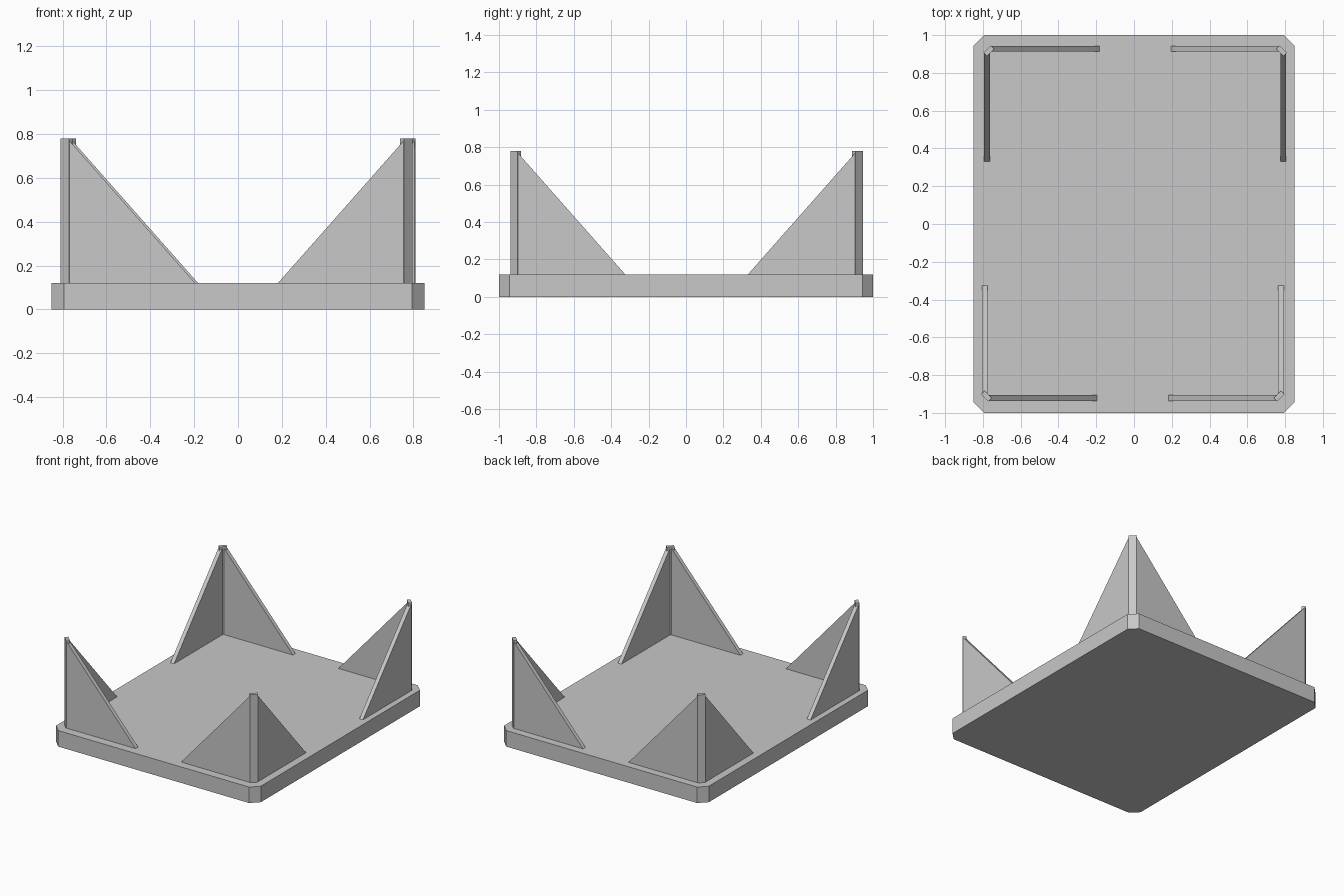
import bpy
import bmesh
from math import radians
from mathutils import Matrix, Vector

cube = bpy.data.objects.get("Cube")
if cube:
    bpy.data.objects.remove(cube, do_unlink=True)

GREY = (0.58, 0.58, 0.58, 1)
grey = bpy.data.materials.new("grey")
grey.use_nodes = True
grey.diffuse_color = GREY
grey.node_tree.nodes["Principled BSDF"].inputs["Base Color"].default_value = GREY

BASE_TOP = 0.12
POST_TOP = 0.78
REACH = 0.596       # corner to wing tip
WING_START = 0.02
WING_TOP = 0.772
THICK = 0.03


def prism(name, outline, offset):
    """Extrude a closed outline along an offset vector."""
    bm = bmesh.new()
    face = bm.faces.new([bm.verts.new(p) for p in outline])
    out = bmesh.ops.extrude_face_region(bm, geom=[face])
    verts = [g for g in out["geom"] if isinstance(g, bmesh.types.BMVert)]
    bmesh.ops.translate(bm, vec=offset, verts=verts)
    bmesh.ops.recalc_face_normals(bm, faces=bm.faces)
    mesh = bpy.data.meshes.new(name)
    bm.to_mesh(mesh)
    bm.free()
    mesh.materials.append(grey)
    obj = bpy.data.objects.new(name, mesh)
    bpy.context.collection.objects.link(obj)
    return obj


def wing(name, corner, inward):
    """Upright triangular plate running inward from a corner."""
    side = Vector((-inward.y, inward.x, 0)) * THICK
    start = corner - side / 2
    outline = [start + inward * d + Vector((0, 0, z)) for d, z in
               ((WING_START, BASE_TOP), (REACH, BASE_TOP), (WING_START, WING_TOP))]
    prism(name, outline, side)


# Base slab with chamfered corners
w, d, c = 0.85, 1.0, 0.057
prism("base", [(w - c, -d, 0), (w, c - d, 0), (w, d - c, 0), (w - c, d, 0),
               (c - w, d, 0), (-w, d - c, 0), (-w, c - d, 0), (c - w, -d, 0)],
      (0, 0, BASE_TOP))

# Corner brackets: a diagonal post with two wings each
for sx, side_name in ((1, "left"), (-1, "right")):
    for sy, end_name in ((1, "back"), (-1, "front")):
        label = f"{end_name}_{side_name}"
        cx = 0.791 if sx == sy else 0.778
        cy = 0.927 if sy > 0 else 0.921
        corner = Vector((sx * cx, sy * cy, 0))
        wing(f"{label}_end_wing", corner, Vector((-sx, 0, 0)))
        wing(f"{label}_side_wing", corner, Vector((0, -sy, 0)))

        turn = Matrix.Rotation(radians(-45 * sx * sy), 3, "Z")
        centre = corner + Vector((-sx, -sy, 0)) * 0.01 + Vector((0, 0, BASE_TOP))
        outline = [centre + turn @ Vector((x, y, 0)) for x, y in
                   ((-0.027, -0.013), (0.027, -0.013), (0.027, 0.013), (-0.027, 0.013))]
        prism(f"{label}_post", outline, (0, 0, POST_TOP - BASE_TOP))
